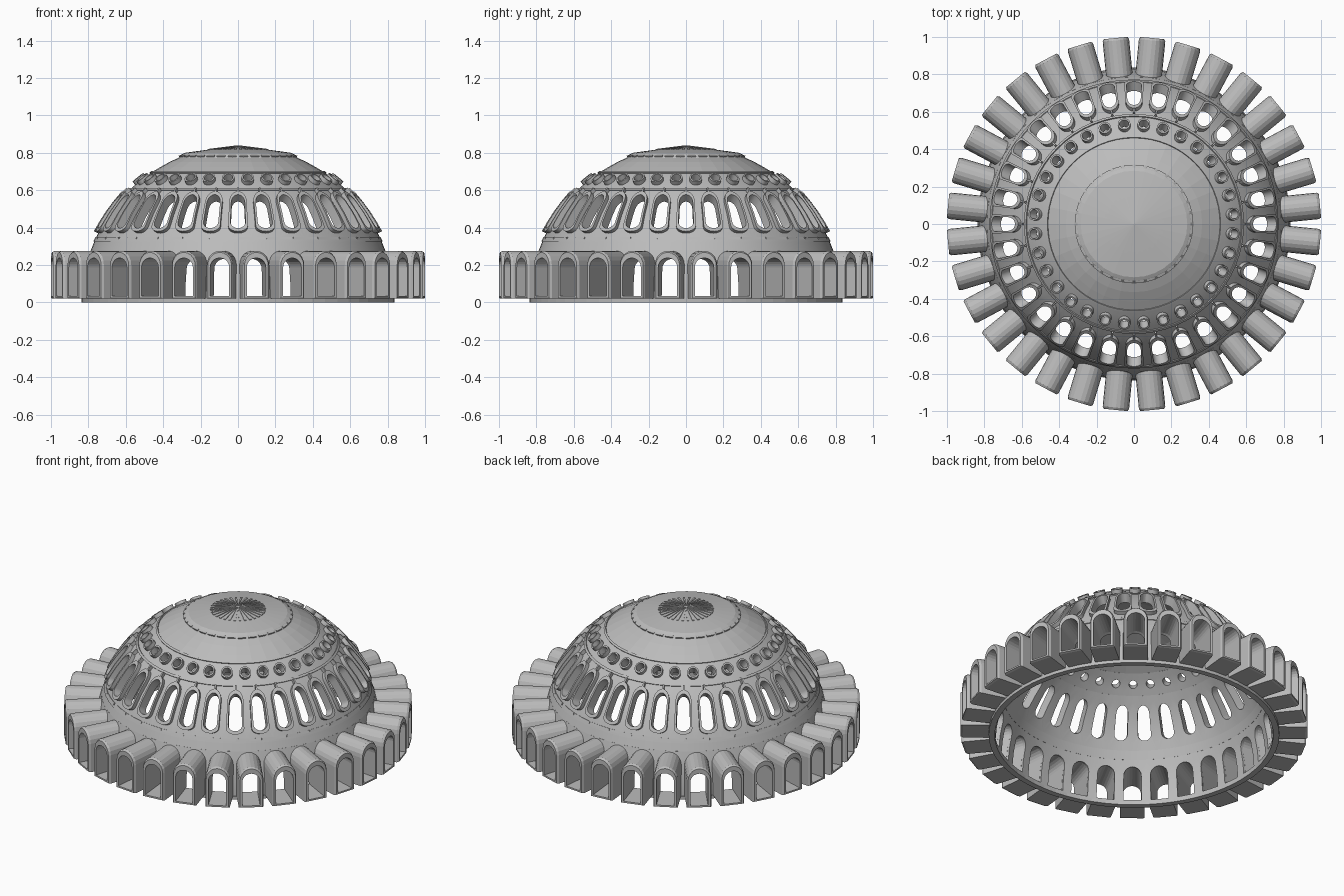
import bpy, bmesh, math
from math import sin, cos, asin, sqrt, pi, radians, degrees

if "Cube" in bpy.data.objects:
    bpy.data.objects.remove(bpy.data.objects["Cube"])

N = 32                      # bays around the dome
STEP = 2 * pi / N
RO, RI = 0.835, 0.803       # outer and inner dome radius

stone = bpy.data.materials.new("pale grey stone")
stone.diffuse_color = (0.5, 0.5, 0.5, 1)
stone.use_nodes = True
stone.node_tree.nodes["Principled BSDF"].inputs["Base Color"].default_value = stone.diffuse_color


def finish(name, bm, smooth=None):
    bmesh.ops.remove_doubles(bm, verts=bm.verts[:], dist=1e-5)
    bmesh.ops.recalc_face_normals(bm, faces=bm.faces[:])
    me = bpy.data.meshes.new(name)
    bm.to_mesh(me)
    bm.free()
    me.materials.append(stone)
    ob = bpy.data.objects.new(name, me)
    bpy.context.collection.objects.link(ob)
    if smooth:
        bpy.ops.object.select_all(action='DESELECT')
        bpy.context.view_layer.objects.active = ob
        ob.select_set(True)
        bpy.ops.object.shade_smooth_by_angle(angle=radians(smooth))
    return ob


def sph(u, v, r):
    """Point on a sphere: azimuth u (0 = front) and elevation v, in radians."""
    return (r * cos(v) * sin(u), -r * cos(v) * cos(u), r * sin(v))


def strip(bm, a, b):
    for i in range(len(a)):
        j = (i + 1) % len(a)
        bm.faces.new((a[i], a[j], b[j], b[i]))


def arch(w, z0, zs, zt, n=10):
    """Flat-bottomed arch outline."""
    pts = [(-w, (z0 + zs) / 2), (-w, z0), (0, z0), (w, z0), (w, (z0 + zs) / 2)]
    return pts + [(w * cos(pi * i / n), zs + (zt - zs) * sin(pi * i / n)) for i in range(n + 1)]


def oval(w, v0, vb, vs, vt, n=10):
    """Slot with rounded ends."""
    top = [(w * cos(pi * i / n), vs + (vt - vs) * sin(pi * i / n)) for i in range(n + 1)]
    bot = [(-w * cos(pi * i / n), vb - (vb - v0) * sin(pi * i / n)) for i in range(n + 1)]
    m = (vb + vs) / 2
    return top + [(-w, m)] + bot + [(w, m)]


def pierced_band(name, v0, v1, off, hole, frame, rise):
    """Band of the dome shell with one framed opening per bay (degrees)."""
    half = degrees(STEP) / 2
    vs = [p[1] for p in hole]
    vc = (min(vs) + max(vs)) / 2
    norm = []
    for u, v in frame:
        a = u / half
        b = (v - vc) / ((v1 - vc) if v > vc else (vc - v0))
        m = max(abs(a), abs(b))
        norm.append([a / m, b / m])
    for ca, cb in ((1, 1), (1, -1), (-1, 1), (-1, -1)):
        q = min(norm, key=lambda p: (p[0] - ca) ** 2 + (p[1] - cb) ** 2)
        q[0], q[1] = ca, cb
    edge = [(a * half, vc + b * ((v1 - vc) if b > 0 else (vc - v0))) for a, b in norm]
    bm = bmesh.new()
    for k in range(N):
        c = (k + off) * STEP

        def loop(pts, r):
            return [bm.verts.new(sph(c + radians(u), radians(v), r)) for u, v in pts]
        loops = [loop(edge, RO), loop(frame, RO), loop(frame, RO + rise),
                 loop(hole, RO + rise), loop(hole, RI), loop(edge, RI)]
        for a, b in zip(loops, loops[1:]):
            strip(bm, a, b)
        for i in range(len(norm)):          # top and bottom rims only
            j = (i + 1) % len(norm)
            if abs(norm[i][1]) > 0.9999 and abs(norm[i][1] - norm[j][1]) < 1e-4:
                bm.faces.new((loops[0][i], loops[0][j], loops[5][j], loops[5][i]))
    return finish(name, bm, 25)


def lathe(name, prof, segs=64, closed=True, smooth=None):
    bm = bmesh.new()
    rings = [[bm.verts.new((r * sin(2 * pi * i / segs), -r * cos(2 * pi * i / segs), z))
              for i in range(segs)] for r, z in prof]
    for a, b in zip(rings, rings[1:] + (rings[:1] if closed else [])):
        strip(bm, a, b)
    bmesh.ops.dissolve_degenerate(bm, dist=1e-6, edges=bm.edges[:])
    return finish(name, bm, smooth)


def shell_ring(name, v0, v1, r0, r1):
    lathe(name, [(r * cos(radians(v)), r * sin(radians(v)))
                 for r, v in ((r1, v0), (r1, v1), (r0, v1), (r0, v0))], smooth=25)


def plates(name, v0, v1, width, off, r0, r1, count=N):
    """Ring of small raised blocks; width is in degrees of azimuth."""
    bm = bmesh.new()
    w = radians(width) / 2
    for k in range(count):
        c = (k + off) * 2 * pi / count
        q = [(c - w, v0), (c, v0), (c + w, v0), (c + w, v1), (c, v1), (c - w, v1)]
        a = [bm.verts.new(sph(u, radians(v), r0)) for u, v in q]
        b = [bm.verts.new(sph(u, radians(v), r1)) for u, v in q]
        strip(bm, a, b)
        bm.faces.new(a)
        bm.faces.new(b)
    finish(name, bm)


# Lower wall with arched openings
wall_hole = [(degrees(asin(x / 0.825)), degrees(asin(z / RO)))
             for x, z in arch(0.053, 0.032, 0.19, 0.242)]
wall_edge = [(degrees(asin(x / 0.825)), degrees(asin(z / RO)))
             for x, z in arch(0.062, 0.024, 0.195, 0.258)]
pierced_band("lower_wall", 0, 19.7, 0.5, wall_hole, wall_edge, 0.0005)
lathe("base_ring", [(0.802, 0), (0.837, 0), (0.837, 0.02), (0.802, 0.02)])

# Projecting arched bays around the foot
bm = bmesh.new()
outer = arch(0.071, 0.02, 0.2, 0.276)
lip = arch(0.064, 0.024, 0.198, 0.268)
inner = arch(0.051, 0.034, 0.188, 0.238)
for k in range(N):
    c = (k + 0.5) * STEP

    def ring(pts, depth=None):
        out = []
        for x, z in pts:
            d = depth or sqrt(0.815 ** 2 - x * x - z * z)
            out.append(bm.verts.new((d * sin(c) + x * cos(c), -d * cos(c) + x * sin(c), z)))
        return out
    loops = [ring(outer), ring(outer, 0.986), ring(lip, 0.999), ring(inner, 0.999), ring(inner)]
    for a, b in zip(loops, loops[1:] + loops[:1]):
        strip(bm, a, b)
finish("arched_bays", bm)

# Plain course and moulding between bays and tall windows
shell_ring("plain_course", 19.7, 23.5, RI, RO)
shell_ring("lower_moulding", 22.9, 23.9, 0.83, 0.839)
plates("lower_moulding_blocks", 23.7, 24.7, 10.6, 0.5, 0.83, 0.839)

# Tall window band
pierced_band("tall_windows", 23.5, 46.3, 0,
             oval(3.1, 27.6, 30.0, 38.5, 42.2), oval(4.0, 26.3, 28.6, 39.5, 43.8), 0.024)
plates("window_keels", 43.4, 45.8, 0.9, 0, 0.83, 0.856)
shell_ring("middle_moulding", 45.7, 46.7, 0.83, 0.842)

# Small round window band
pierced_band("round_windows", 46.3, 56.2, 0.5,
             oval(2.6, 49.4, 51.1, 51.3, 53.0), oval(3.5, 48.7, 51.0, 51.4, 53.7), 0.024)
shell_ring("upper_moulding", 55.7, 56.6, 0.83, 0.841)

# Solid crown
lathe("crown", [(0.466, 0.694), (0.417, 0.723), (0.365, 0.752), (0.318, 0.773),
                (0.303, 0.791), (0.285, 0.8), (0.15, 0.8185), (0, 0.837),
                (0, 0.803), (0.15, 0.789), (0.3, 0.745), (0.447, 0.667)], 32)
plates("crown_blocks", 68.0, 69.2, 8.5, 0.5, 0.825, 0.846)

# Sunburst ribs on the very top
bm = bmesh.new()
for k in range(N):
    c = (k + 0.5) * STEP
    pts = [(0.015, -0.001), (0.16, -0.0065), (0.16, 0.0065), (0.015, 0.001)]
    lo, hi = ([bm.verts.new((r * sin(c) + t * cos(c), -r * cos(c) + t * sin(c),
                             0.837 - 0.125 * r + h)) for r, t in pts] for h in (-0.008, 0.004))
    strip(bm, lo, hi)
    bm.faces.new(lo)
    bm.faces.new(hi)
finish("sunburst_ribs", bm)
